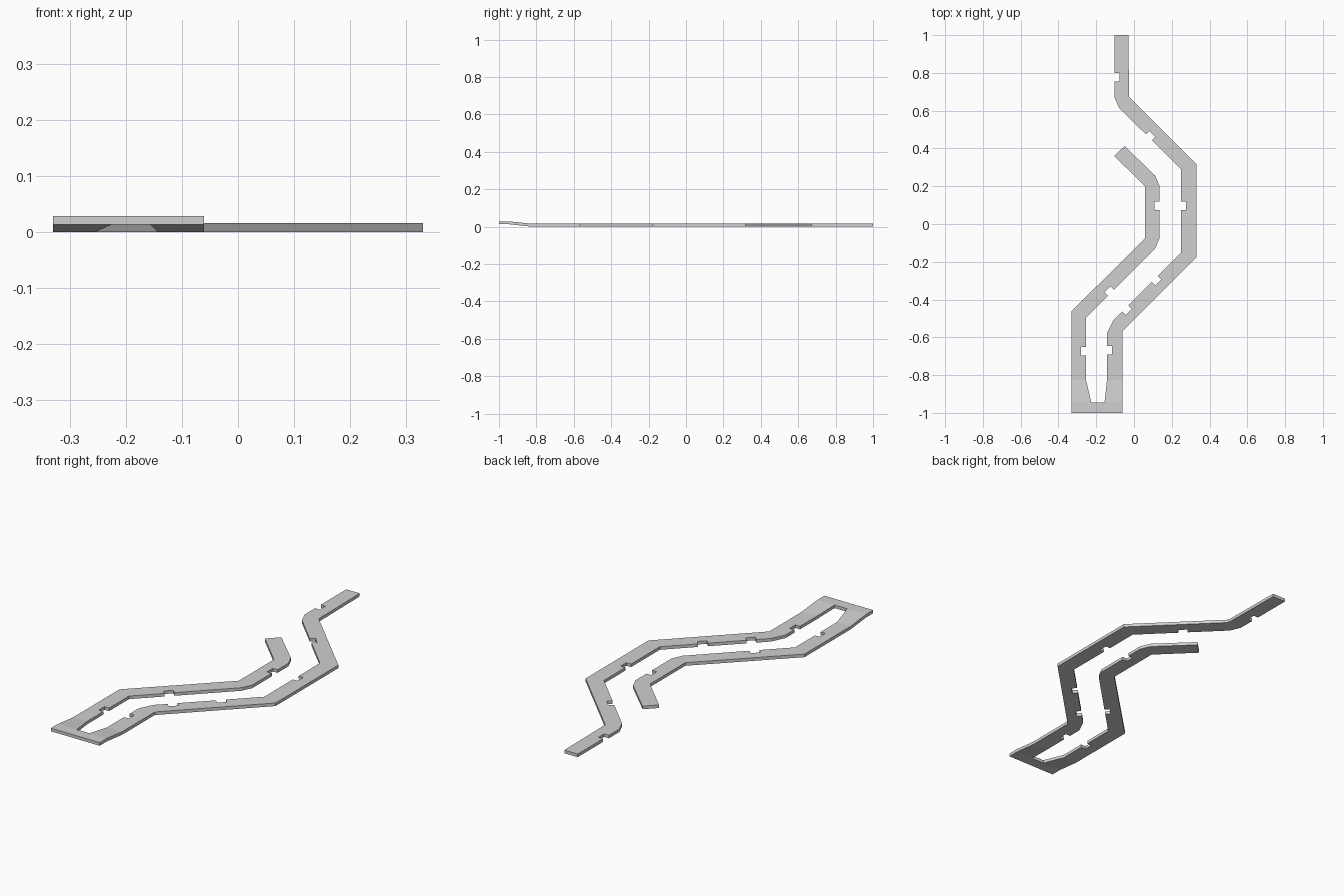
import bpy
import bmesh
from mathutils import Vector

THICK, LIFT = 0.0155, 0.0128
RAMP_TOP, RAMP_FOOT = -0.945, -0.825
NOTCH_WIDTH, NOTCH_DEPTH = 0.045, 0.026

cube = bpy.data.objects.get("Cube")
if cube:
    bpy.data.objects.remove(cube, do_unlink=True)

# Outline, counter-clockwise; an optional list gives notch centres
# as fractions along the edge that starts at that corner
outline = [
    (-0.33, -1.0), (-0.061, -1.0), (-0.061, -0.567), (0.33, -0.176),
    (0.33, 0.318), (-0.026, 0.672), (-0.03, 1.0),
    (-0.104, 1.0, [0.68]), (-0.104, 0.672), (-0.08, 0.617, [0.48]),
    (0.25, 0.288, [0.435]), (0.25, -0.151, [0.39, 0.825]),
    (-0.11, -0.51), (-0.143, -0.578, [0.37]),
    (-0.143, -0.825), (-0.156, -0.945), (-0.226, -0.945),
    (-0.254, -0.825, [0.46]), (-0.254, -0.495, [0.36]),
    (0.111, -0.13), (0.134, -0.08, [0.62]), (0.134, 0.205),
    (0.111, 0.257), (-0.05, 0.413), (-0.104, 0.36),
    (0.058, 0.2), (0.058, -0.077), (-0.33, -0.461),
]


def notch(a, b, fraction):
    """Four corners of a square notch cut inward from edge a-b."""
    along = (b - a).normalized()
    inward = Vector((-along.y, along.x)) * NOTCH_DEPTH
    mid = a.lerp(b, fraction)
    half = along * NOTCH_WIDTH / 2
    return [mid - half, mid - half + inward, mid + half + inward, mid + half]


points = []
for i, corner in enumerate(outline):
    a = Vector(corner[:2])
    b = Vector(outline[(i + 1) % len(outline)][:2])
    points.append(a)
    for fraction in (corner[2] if len(corner) > 2 else []):
        points += notch(a, b, fraction)

# Flat sheet, split where the front ramp bends
bm = bmesh.new()
face = bm.faces.new([bm.verts.new((p.x, p.y, 0)) for p in points])
face.normal_update()
bmesh.ops.triangulate(bm, faces=[face], ngon_method='EAR_CLIP')
for y in (RAMP_TOP, RAMP_FOOT):
    bmesh.ops.bisect_plane(bm, geom=bm.verts[:] + bm.edges[:] + bm.faces[:],
                           dist=1e-5, plane_co=(0, y, 0), plane_no=(0, 1, 0))

# Thicken, then raise the front end
extruded = bmesh.ops.extrude_face_region(bm, geom=bm.faces[:], use_keep_orig=True)
for item in extruded["geom"]:
    if isinstance(item, bmesh.types.BMVert):
        item.co.z += THICK
for v in bm.verts:
    t = (RAMP_FOOT - v.co.y) / (RAMP_FOOT - RAMP_TOP)
    v.co.z += LIFT * min(max(t, 0), 1)
bmesh.ops.recalc_face_normals(bm, faces=bm.faces[:])
bmesh.ops.dissolve_limit(bm, angle_limit=0.01, verts=bm.verts[:], edges=bm.edges[:])

mesh = bpy.data.meshes.new("angled_strip")
bm.to_mesh(mesh)
bm.free()
strip = bpy.data.objects.new("angled_strip", mesh)
bpy.context.collection.objects.link(strip)

# Plain grey finish
grey = bpy.data.materials.new("light_grey")
grey.use_nodes = True
colour = (0.63, 0.63, 0.63, 1)
grey.diffuse_color = colour
grey.node_tree.nodes["Principled BSDF"].inputs["Base Color"].default_value = colour
mesh.materials.append(grey)
